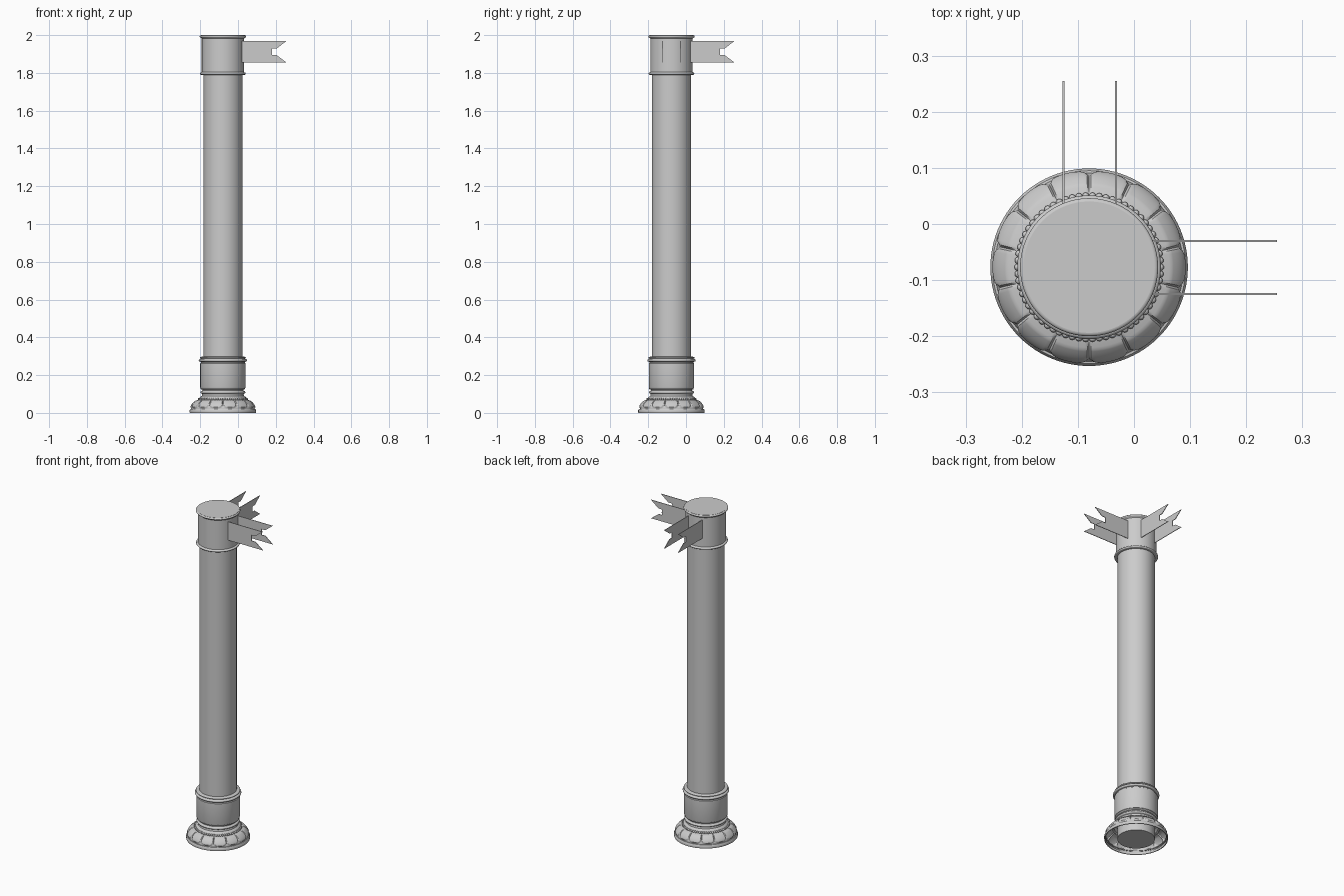
import bpy, bmesh
from math import sin, cos, pi, radians

CX, CY = -0.08, -0.077      # column axis
PETALS, BEADS = 14, 66

cube = bpy.data.objects.get("Cube")
if cube:
    bpy.data.objects.remove(cube, do_unlink=True)

stone = bpy.data.materials.new("light_grey_stone")
stone.use_nodes = True
GREY = (0.6, 0.6, 0.6, 1)
stone.diffuse_color = GREY
stone.node_tree.nodes["Principled BSDF"].inputs["Base Color"].default_value = GREY


def finish(bm, name, smooth=True):
    """Turn a bmesh into a named object with the stone material."""
    mesh = bpy.data.meshes.new(name)
    bm.to_mesh(mesh)
    bm.free()
    mesh.materials.append(stone)
    obj = bpy.data.objects.new(name, mesh)
    bpy.context.collection.objects.link(obj)
    if smooth:
        bpy.ops.object.select_all(action='DESELECT')
        obj.select_set(True)
        bpy.context.view_layer.objects.active = obj
        bpy.ops.object.shade_smooth_by_angle(angle=radians(35))
    return obj


def lathe(name, profile, segments=96, cap_bottom=False, cap_top=False, relief=None):
    """Revolve (radius, z) points, listed upwards, round the column axis."""
    bm = bmesh.new()
    rings = []
    for r, z in profile:
        ring = []
        for i in range(segments):
            a = 2 * pi * i / segments
            out, up = relief(a, z) if relief else (0, 0)
            ring.append(bm.verts.new((CX + (r + out) * cos(a), CY + (r + out) * sin(a), z + up)))
        rings.append(ring)
    for low, high in zip(rings, rings[1:]):
        for i in range(segments):
            j = (i + 1) % segments
            bm.faces.new((low[i], low[j], high[j], high[i]))
    if cap_bottom:
        bm.faces.new(rings[0][::-1])
    if cap_top:
        bm.faces.new(rings[-1])
    return finish(bm, name)


def roll(r, z, height, bulge, steps=8):
    """Half-round moulding as profile points."""
    return [(r + bulge * sin(pi * k / steps), z - height / 2 * cos(pi * k / steps))
            for k in range(steps + 1)]


# Shaft, running through the hollow base down to the ground
lathe("shaft", [(0.103, 0), (0.103, 1.81)], cap_bottom=True, cap_top=True)

# Plinth lip and petal-carved flare
lathe("base_lip", [(0.168, 0.012), (0.17, 0), (0.175, 0), (0.176, 0.004),
                   (0.176, 0.014), (0.172, 0.02), (0.165, 0.021)])

Z0, Z1 = 0.019, 0.07


def petal_relief(a, z):
    v = (z - Z0) / (Z1 - Z0)
    u = abs((a * PETALS / (2 * pi) + 0.5) % 1 - 0.5) * 2
    tip = max(0, 0.55 - v) / 0.47
    d = 1 - (u ** 2.6 + tip ** 2.6)
    h = max(0, min(1, d / 0.3))
    h = h * h * (3 - 2 * h) * min(1, (1 - v) / 0.2)
    return 0.005 * h, 0.004 * h


flare = []
for k in range(21):
    t = k / 20
    flare.append((0.126 + 0.042 * cos(t * pi / 2) ** 0.8, Z0 + (Z1 - Z0) * t))
lathe("petal_flare", flare, PETALS * 20, relief=petal_relief)

# Ring of beads above the petals
bm = bmesh.new()
for i in range(BEADS):
    a = 2 * pi * i / BEADS
    made = bmesh.ops.create_uvsphere(bm, u_segments=10, v_segments=6, radius=0.0064)
    bmesh.ops.translate(bm, verts=made["verts"],
                        vec=(CX + 0.127 * cos(a), CY + 0.127 * sin(a), 0.073))
finish(bm, "bead_ring")

# Stacked neck mouldings between the beads and the drum
lathe("base_neck", [(0.128, 0.068), (0.124, 0.08), (0.118, 0.086), (0.112, 0.09), (0.11, 0.1)]
      + roll(0.112, 0.109, 0.014, 0.007)
      + [(0.109, 0.118), (0.109, 0.123)] + roll(0.112, 0.129, 0.01, 0.006))

# Pedestal drum with its collar
lathe("pedestal_drum", [(0.103, 0.132), (0.119, 0.132), (0.12, 0.135), (0.12, 0.262),
                        (0.116, 0.265), (0.116, 0.27)]
      + roll(0.121, 0.278, 0.014, 0.007)
      + [(0.117, 0.286)] + roll(0.116, 0.292, 0.01, 0.006) + [(0.103, 0.298)])

# Capital drum with a rim at each end
lathe("capital", [(0.103, 1.79)] + roll(0.115, 1.796, 0.012, 0.006)
      + [(0.112, 1.804), (0.112, 1.982), (0.116, 1.986)]
      + roll(0.117, 1.993, 0.012, 0.006) + [(0.117, 2.0)], cap_top=True)


# Notched thin plates, two on the left side and two at the back
def plate(name, offset, to_back):
    outline = [(0.015, 1.856), (0.255, 1.856), (0.205, 1.894), (0.181, 1.894),
               (0.181, 1.929), (0.205, 1.929), (0.255, 1.968), (0.015, 1.968)]
    bm = bmesh.new()
    half = 0.0018
    side = offset - half
    verts = [bm.verts.new((side, d, z) if to_back else (d, side, z)) for d, z in outline]
    face = bm.faces.new(verts)
    moved = bmesh.ops.extrude_face_region(bm, geom=[face])["geom"]
    shift = (2 * half, 0, 0) if to_back else (0, 2 * half, 0)
    bmesh.ops.translate(bm, verts=[g for g in moved if isinstance(g, bmesh.types.BMVert)],
                        vec=shift)
    bmesh.ops.recalc_face_normals(bm, faces=bm.faces)
    finish(bm, name, smooth=False)


plate("left_plate_front", -0.125, False)
plate("left_plate_rear", -0.03, False)
plate("back_plate_right", -0.126, True)
plate("back_plate_left", -0.032, True)
